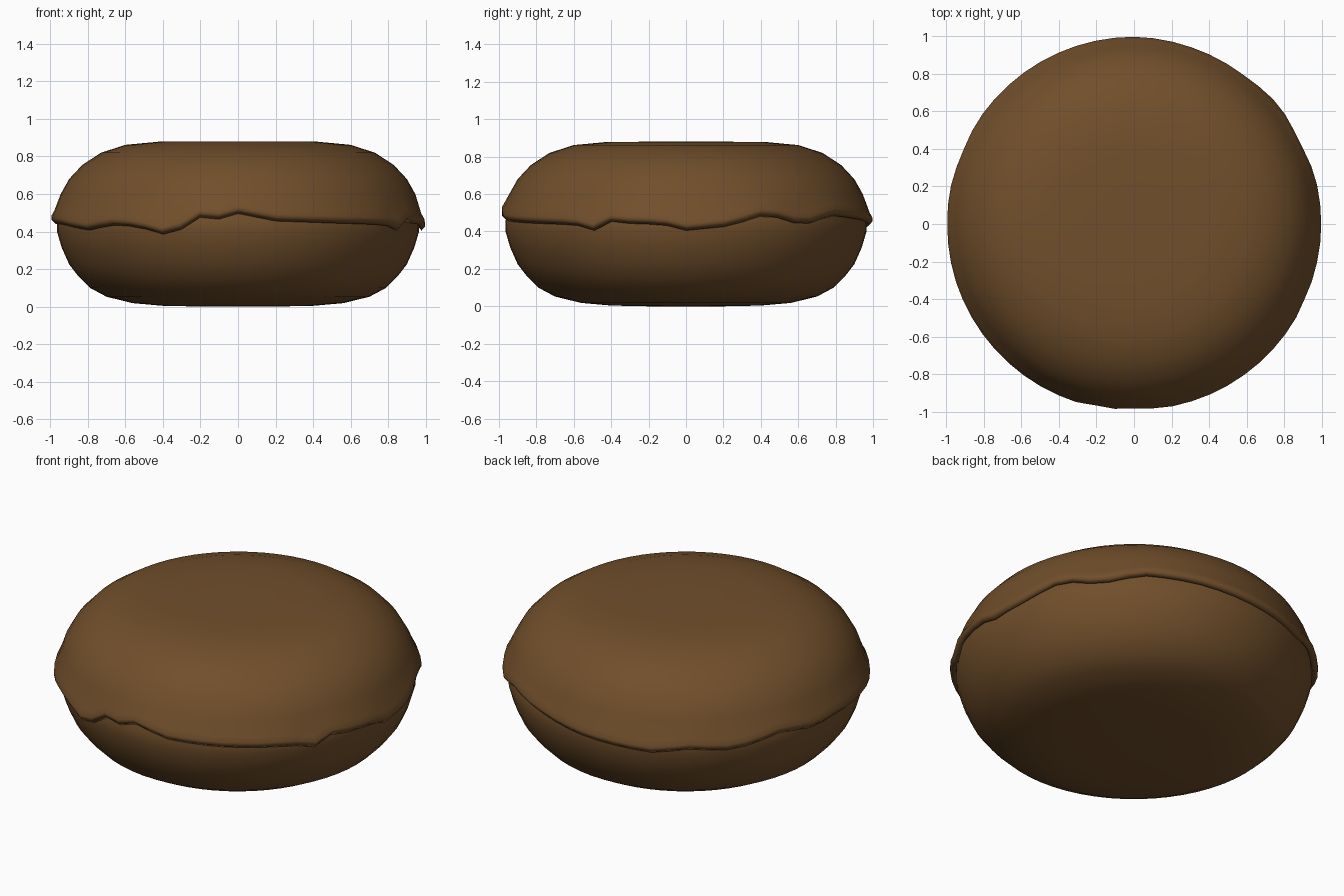
import bpy, bmesh, math

if "Cube" in bpy.data.objects:
    bpy.data.objects.remove(bpy.data.objects["Cube"])

N = 60  # segments around

brown = bpy.data.materials.new("chocolate brown")
brown.diffuse_color = (0.165, 0.078, 0.024, 1)
brown.use_nodes = True
brown.node_tree.nodes["Principled BSDF"].inputs["Base Color"].default_value = brown.diffuse_color

# height of the wavy icing edge by angle in degrees (0 = +x)
EDGE = [(-180, .47), (-162, .46), (-143, .43), (-134, .46), (-123, .45), (-114, .41),
        (-107, .44), (-102, .50), (-96, .49), (-90, .52), (-78, .48), (-60, .47),
        (-37, .46), (-30, .43), (-25, .48), (-14, .46), (-9, .47), (0, .43), (12, .45),
        (17, .47), (27, .52), (33, .48), (40, .46), (53, .51), (72, .49), (90, .46),
        (115, .43), (125, .46), (140, .44), (157, .49), (170, .46), (180, .47)]


def edge_height(deg):
    for (a, za), (b, zb) in zip(EDGE, EDGE[1:]):
        if a <= deg <= b:
            return za + (zb - za) * (deg - a) / (b - a)


def revolve(name, profile, cap_first, cap_last):
    """Spin a profile function (degrees -> list of (r, z)) around z."""
    bm = bmesh.new()
    cols = []
    for i in range(N):
        deg = -180 + 360 * i / N
        t = math.radians(deg)
        cols.append([bm.verts.new((r * math.cos(t), r * math.sin(t), z))
                     for r, z in profile(deg)])
    for i in range(N):
        a, b = cols[i], cols[(i + 1) % N]
        for j in range(len(a) - 1):
            bm.faces.new((a[j], b[j], b[j + 1], a[j + 1]))
    if cap_first:
        bm.faces.new([c[0] for c in reversed(cols)])
    if cap_last:
        bm.faces.new([c[-1] for c in cols])
    me = bpy.data.meshes.new(name)
    bm.to_mesh(me)
    bm.free()
    me.materials.append(brown)
    ob = bpy.data.objects.new(name, me)
    bpy.context.collection.objects.link(ob)
    for p in me.polygons:
        p.use_smooth = True
    return ob


# rounded dough body, hidden under the icing above the edge
def body_profile(deg):
    return [(.2, 0), (.40, .004), (.56, .018), (.70, .052), (.79, .10), (.85, .16),
            (.90, .225), (.94, .315), (.965, .40), (.965, .46), (.94, .54)]


# icing dome with a thin overhanging lip
def icing_profile(deg):
    z = edge_height(deg)
    upper = [(.945, .60), (.90, .68), (.83, .755), (.73, .82), (.60, .862),
             (.42, .879), (.2, .88)]
    r = 1.0 - .25 * max(0, z - .46)
    return [(.94, z + .02), (r - .022, z - .025), (r - .003, z - .005),
            (r - .002, z + .012), (r - .018, z + .04)] + upper


revolve("bun_body", body_profile, True, False)
revolve("icing_top", icing_profile, False, True)
